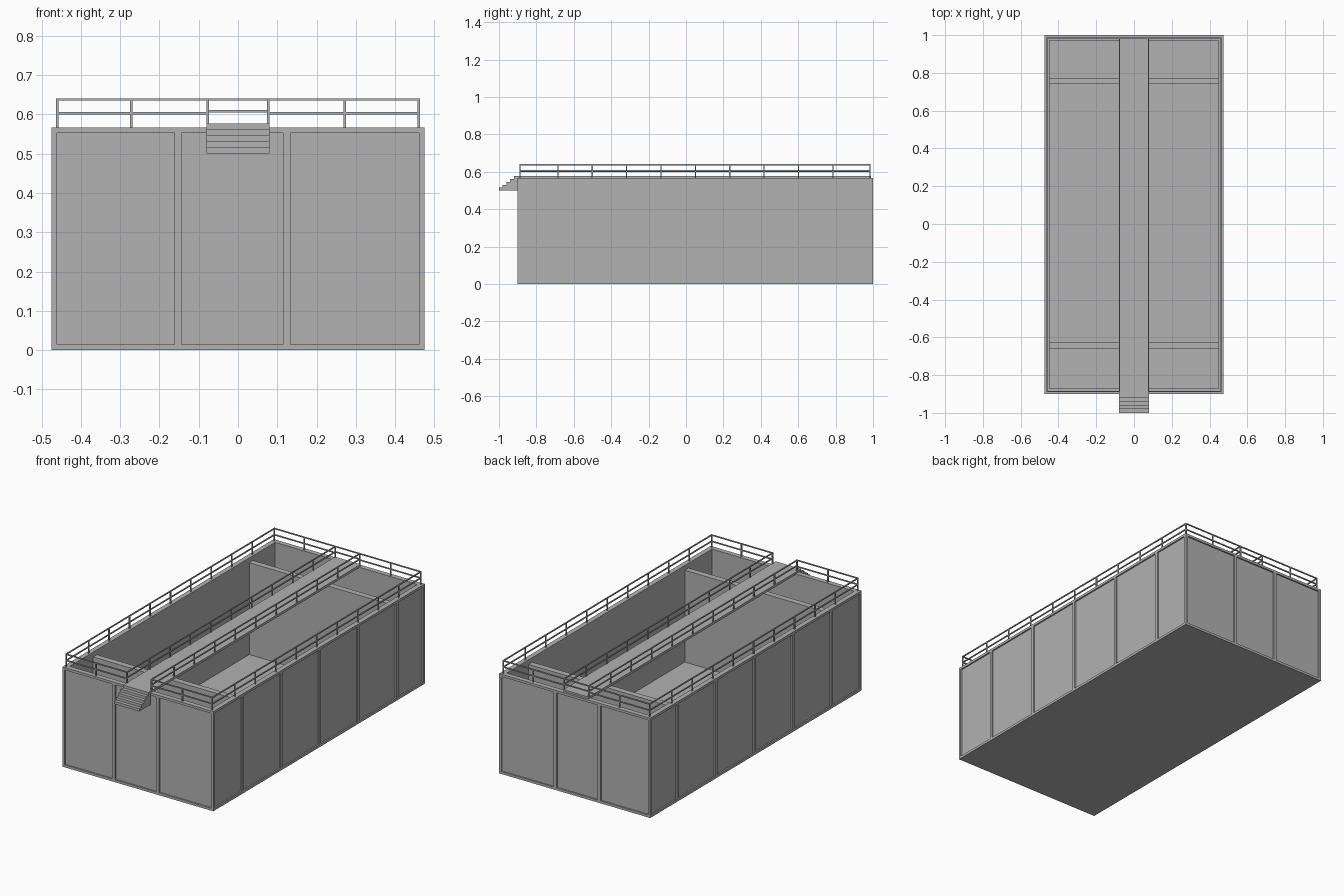
import bpy, bmesh
from mathutils import Vector

cube = bpy.data.objects.get("Cube")
if cube:
    bpy.data.objects.remove(cube, do_unlink=True)

grey = bpy.data.materials.new("plain_grey")
grey.use_nodes = True
GREY = (0.445, 0.445, 0.445, 1)
grey.diffuse_color = GREY
grey.node_tree.nodes["Principled BSDF"].inputs["Base Color"].default_value = GREY


def add_box(bm, lo, hi):
    """Axis-aligned box between two corners."""
    lo, hi = Vector(lo), Vector(hi)
    size, mid = hi - lo, (lo + hi) / 2
    for v in bmesh.ops.create_cube(bm, size=1)["verts"]:
        v.co = Vector(a * b for a, b in zip(v.co, size)) + mid


def finish(name, bm):
    mesh = bpy.data.meshes.new(name)
    bm.to_mesh(mesh)
    bm.free()
    mesh.materials.append(grey)
    obj = bpy.data.objects.new(name, mesh)
    bpy.context.collection.objects.link(obj)
    return obj


def boxes(name, pairs):
    bm = bmesh.new()
    for lo, hi in pairs:
        add_box(bm, lo, hi)
    return finish(name, bm)


X, Y0, Y1, TOP = 0.475, -0.9, 1.0, 0.567    # outer tank
REC, WALL, FRAME = 0.008, 0.028, 0.014      # panel recess, wall, frame width
FLOOR = 0.018
xi, yi0, yi1 = X - WALL, Y0 + WALL, Y1 - WALL
xo, yo0, yo1 = X - REC, Y0 + REC, Y1 - REC

# Floor and recessed wall panels
boxes("tank_floor", [((-X, Y0, 0), (X, Y1, FLOOR - 0.004)),
                     ((-xi, yi0, 0.005), (xi, yi1, FLOOR))])
boxes("tank_walls", [
    ((-xo, yo0, 0.005), (-xi, yo1, TOP)), ((xi, yo0, 0.005), (xo, yo1, TOP)),
    ((-xi, yo0, 0.005), (xi, yi0, TOP)), ((-xi, yi1, 0.005), (xi, yo1, TOP))])

# Raised outer frame: top rim, corner posts and panel dividers
rim = TOP - FRAME
frame = []
for s in (-1, 1):
    a, b = sorted((s * X, s * xo))
    frame.append(((a, Y0, rim), (b, Y1, TOP)))
    for i in range(5):
        y = -0.632 + 0.346 * i
        frame.append(((a, y - 0.009, FLOOR - 0.004), (b, y + 0.009, rim)))
    for y0, y1 in ((Y0, Y0 + FRAME), (Y1 - FRAME, Y1)):
        a, b = sorted((s * X, s * (X - FRAME)))
        frame.append(((a, y0, FLOOR - 0.004), (b, y1, rim)))
for y0, y1 in ((Y0, yo0), (yo1, Y1)):
    frame.append(((-xo, y0, rim), (xo, y1, TOP)))
    for x in (-0.153, 0.124):
        frame.append(((x - 0.009, y0, FLOOR - 0.004), (x + 0.009, y1, rim)))
boxes("outer_frame", frame)

# Inner partitions
for name, y in (("front_partition", -0.645), ("back_partition", 0.757)):
    boxes(name, [((-xi, y - 0.017, FLOOR), (xi, y + 0.017, 0.54))])

# Central walkway and the steps leading to it
W, DECK = 0.08, 0.577
boxes("walkway", [((-W, Y0, TOP - 0.004), (W, Y1 - 0.012, DECK))])
bm = bmesh.new()
profile = [(Y0, 0.5), (Y0 - 0.1, 0.5)]
for i in range(5):
    z = 0.5 + (DECK - 0.5) * (i + 1) / 5
    profile += [(Y0 - 0.1 + 0.02 * i, z), (Y0 - 0.08 + 0.02 * i, z)]
side = bm.faces.new([bm.verts.new((-W, y, z)) for y, z in profile])
ext = bmesh.ops.extrude_face_region(bm, geom=[side])["geom"]
bmesh.ops.translate(bm, vec=(2 * W, 0, 0),
                    verts=[v for v in ext if isinstance(v, bmesh.types.BMVert)])
bmesh.ops.recalc_face_normals(bm, faces=bm.faces)
finish("entry_steps", bm)

# Railings
R, RAIL = 0.003, 0.638
XR, WR, YF, YB = 0.46, 0.077, -0.887, 0.984
long_posts = [YF] + [-0.685 + 0.1838 * i for i in range(9)] + [YB]


def railing(name, points, base):
    """Straight run of posts with a top and a middle rail."""
    mid = (base + RAIL) / 2
    pairs = [((x - R, y - R, base - 0.002), (x + R, y + R, RAIL + R)) for x, y in points]
    (xa, ya), (xb, yb) = min(points), max(points)
    for z in (mid, RAIL):
        pairs.append(((xa - R, ya - R, z - R), (xb + R, yb + R, z + R)))
    boxes(name, pairs)


for label, s in (("right", -1), ("left", 1)):
    railing(label + "_side_railing", [(s * XR, y) for y in long_posts], TOP)
    railing(label + "_walkway_railing", [(s * WR, y) for y in long_posts], DECK)
    for end, y in (("front", YF), ("back", YB)):
        railing(f"{label}_{end}_railing", [(s * x, y) for x in (WR, 0.272, XR)], TOP)
railing("walkway_end_railing", [(-WR, YB), (WR, YB)], DECK)
